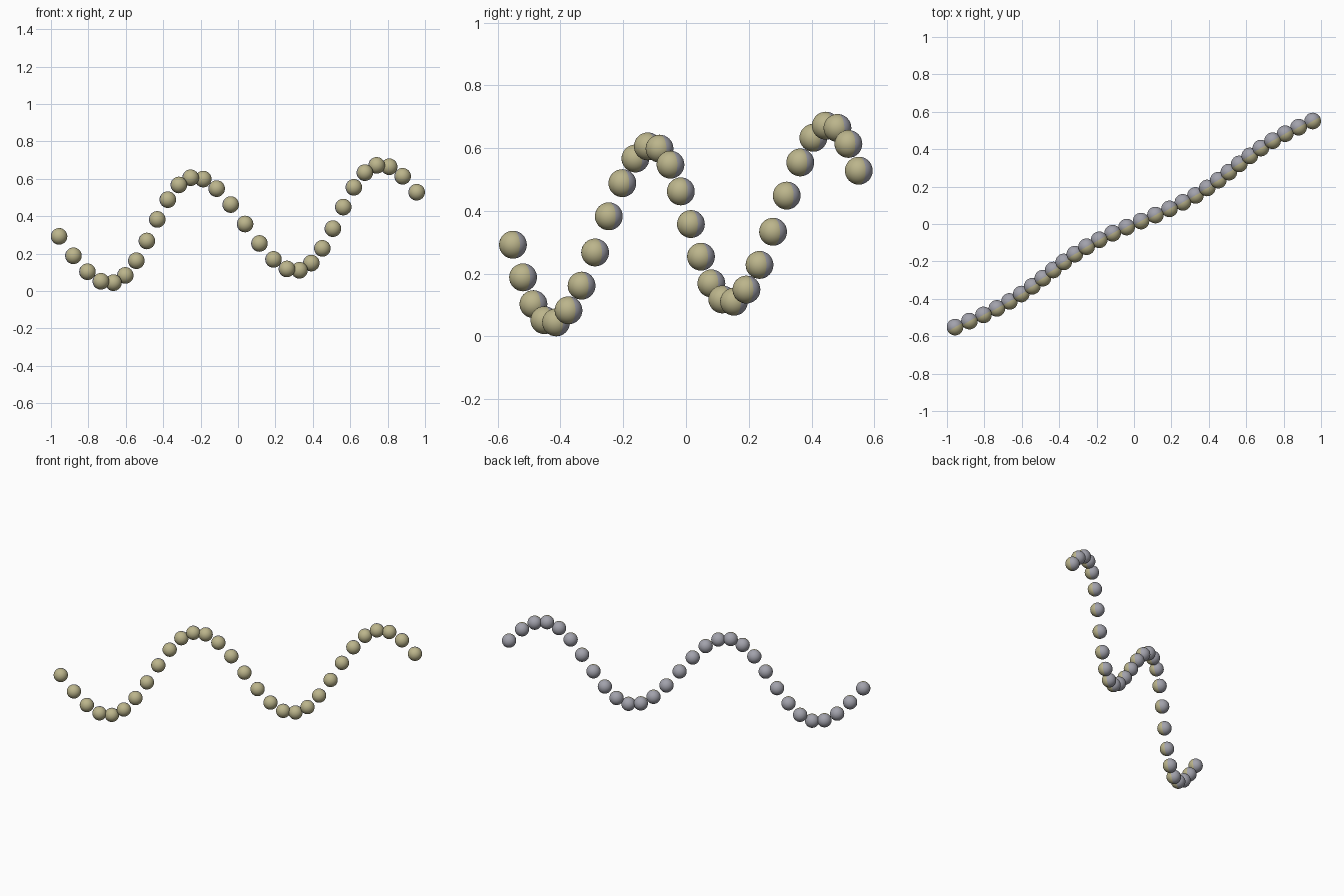
import bpy, bmesh, math
from mathutils import Matrix, Vector

if "Cube" in bpy.data.objects:
    bpy.data.objects.remove(bpy.data.objects["Cube"])

COUNT, PERIOD, RADIUS = 30, 15.0, 0.0444
CENTRE = Vector((0.0045, -0.0032, 0.3557))     # middle of the wave axis
STEP = Vector((0.0663, 0.0378, 0.0044))        # advance per bead
SWING = Vector((-0.026, 0.014, 0.2665))        # crest displacement
CREST = 12.25                                  # bead number at first crest
YAW = math.atan2(STEP.y, STEP.x)


def material(name, rgb):
    m = bpy.data.materials.new(name)
    m.diffuse_color = (*rgb, 1.0)
    m.use_nodes = True
    m.node_tree.nodes["Principled BSDF"].inputs["Base Color"].default_value = m.diffuse_color
    return m


khaki = material("khaki", (0.50, 0.46, 0.26))
grey = material("lilac grey", (0.36, 0.36, 0.41))

# Shared bead mesh: khaki on the front side of the wave plane, grey behind
mesh = bpy.data.meshes.new("bead")
mesh.materials.append(khaki)
mesh.materials.append(grey)
bm = bmesh.new()
bmesh.ops.create_uvsphere(bm, u_segments=32, v_segments=16, radius=RADIUS)
for f in bm.faces:
    f.smooth = True
    f.material_index = 1 if f.calc_center_median().y > 0 else 0
bmesh.ops.rotate(bm, verts=bm.verts, matrix=Matrix.Rotation(YAW, 3, 'Z'))
bm.to_mesh(mesh)
bm.free()

# Beads strung along the tilted wave
for i in range(1, COUNT + 1):
    bead = bpy.data.objects.new(f"bead_{i:02d}", mesh)
    phase = math.tau * (i - CREST) / PERIOD
    bead.location = CENTRE + STEP * (i - (COUNT + 1) / 2) + SWING * math.cos(phase)
    bpy.context.collection.objects.link(bead)
